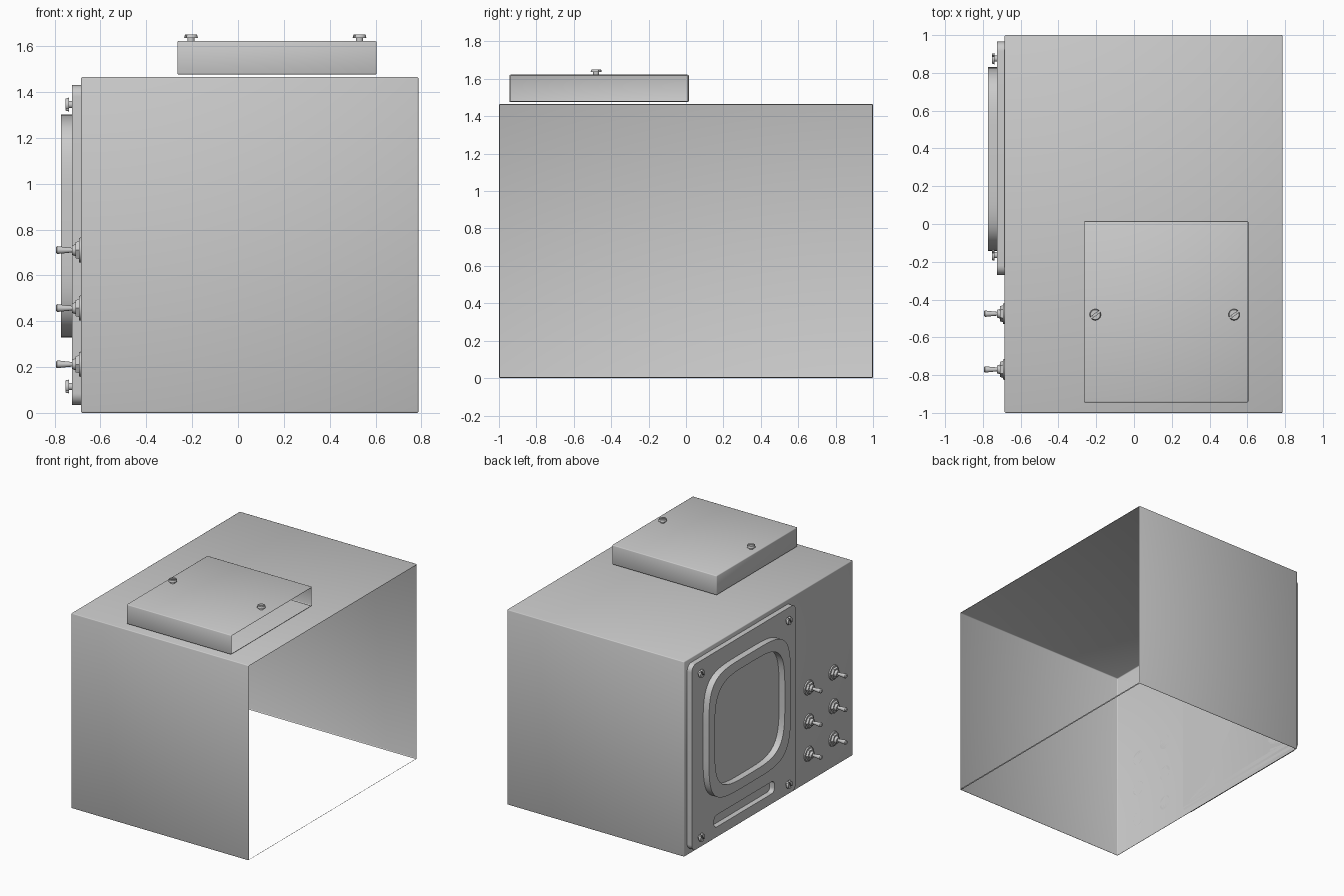
import bpy, bmesh, math
from mathutils import Matrix, Vector

cube = bpy.data.objects.get("Cube")
if cube:
    bpy.data.objects.remove(cube, do_unlink=True)

grey = bpy.data.materials.new("light grey metal")
grey.use_nodes = True
COLOUR = (0.6, 0.6, 0.6, 1)
grey.diffuse_color = COLOUR
grey.node_tree.nodes["Principled BSDF"].inputs["Base Color"].default_value = COLOUR

WALL = -0.685                       # x of the instrument panel
TO_PANEL = Matrix(((0, 0, 1, 0), (1, 0, 0, 0), (0, 1, 0, 0), (0, 0, 0, 1)))
OUTWARD = Matrix.Rotation(-math.pi / 2, 4, 'Y')   # local z points to -x


def add_object(name, mesh, angle=30):
    ob = bpy.data.objects.new(name, mesh)
    bpy.context.collection.objects.link(ob)
    mesh.materials.clear()
    mesh.materials.append(grey)
    bpy.ops.object.select_all(action='DESELECT')
    ob.select_set(True)
    bpy.context.view_layer.objects.active = ob
    bpy.ops.object.shade_smooth_by_angle(angle=math.radians(angle))
    return ob


def from_bmesh(name, bm, angle=30):
    mesh = bpy.data.meshes.new(name)
    bm.to_mesh(mesh)
    bm.free()
    return add_object(name, mesh, angle)


def shell(name, low, high):
    """Softly bevelled sheet box, open below and on the +x side."""
    low, high = Vector(low), Vector(high)
    bm = bmesh.new()
    bmesh.ops.create_cube(bm, size=1)
    bmesh.ops.scale(bm, vec=high - low, verts=bm.verts)
    bmesh.ops.translate(bm, vec=(low + high) / 2, verts=bm.verts)
    bmesh.ops.bevel(bm, geom=bm.edges[:], offset=0.006, segments=2,
                    profile=0.5, affect='EDGES')
    bm.normal_update()
    gone = [f for f in bm.faces if f.normal.x > 0.99 or f.normal.z < -0.99]
    bmesh.ops.delete(bm, geom=gone, context='FACES')
    return from_bmesh(name, bm, 60)


def rounded_rect(y0, y1, z0, z1, r, steps=8):
    corners = ((y1 - r, z1 - r), (y0 + r, z1 - r), (y0 + r, z0 + r), (y1 - r, z0 + r))
    return [(cy + r * math.cos(a), cz + r * math.sin(a))
            for q, (cy, cz) in enumerate(corners)
            for a in ((q + i / steps) * math.pi / 2 for i in range(steps + 1))]


def bulged_square(cy, cz, half, power=4.6, count=96):
    def bend(v):
        return math.copysign(abs(v) ** (2 / power), v)
    angles = [2 * math.pi * i / count for i in range(count)]
    return [(cy + half * bend(math.cos(a)), cz + half * bend(math.sin(a))) for a in angles]


def plate(name, outlines, x_out, x_in):
    """Flat plate on the panel; outlines after the first become holes."""
    curve = bpy.data.curves.new(name, 'CURVE')
    curve.dimensions = '2D'
    curve.fill_mode = 'BOTH'
    curve.extrude = (x_in - x_out) / 2
    for points in outlines:
        spline = curve.splines.new('POLY')
        spline.points.add(len(points) - 1)
        for p, (y, z) in zip(spline.points, points):
            p.co = (y, z, 0, 1)
        spline.use_cyclic_u = True
    helper = bpy.data.objects.new(name + " outline", curve)
    bpy.context.collection.objects.link(helper)
    bpy.context.view_layer.update()
    graph = bpy.context.evaluated_depsgraph_get()
    mesh = bpy.data.meshes.new_from_object(helper.evaluated_get(graph))
    bpy.data.objects.remove(helper, do_unlink=True)
    mesh.transform(Matrix.Translation(((x_out + x_in) / 2, 0, 0)) @ TO_PANEL)
    bm = bmesh.new()
    bm.from_mesh(mesh)
    bmesh.ops.remove_doubles(bm, verts=bm.verts, dist=0.0001)
    bmesh.ops.recalc_face_normals(bm, faces=bm.faces)
    return from_bmesh(name, bm)


def cone(bm, r0, r1, z0, z1, sides=24):
    return bmesh.ops.create_cone(bm, cap_ends=True, segments=sides, radius1=r0, radius2=r1,
                                 depth=z1 - z0,
                                 matrix=Matrix.Translation((0, 0, (z0 + z1) / 2)))["verts"]


def screw(name, matrix):
    """Stem under a slotted head made of two half discs."""
    bm = bmesh.new()
    cone(bm, 0.016, 0.016, -0.004, 0.02)
    for side in (1, -1):
        verts = cone(bm, 0.03, 0.026, 0.014, 0.029)
        geom = list({g for v in verts for g in (v, *v.link_edges, *v.link_faces)})
        cut = bmesh.ops.bisect_plane(bm, geom=geom, plane_co=(0, side * 0.005, 0),
                                     plane_no=(0, side, 0), clear_inner=True)
        edges = [e for e in cut["geom_cut"] if isinstance(e, bmesh.types.BMEdge)]
        bmesh.ops.contextual_create(bm, geom=edges)
    bmesh.ops.recalc_face_normals(bm, faces=bm.faces)
    bm.transform(matrix @ Matrix.Rotation(math.pi / 5, 4, 'Z'))
    return from_bmesh(name, bm)


def toggle_switch(name, y, z):
    """Washer, hexagonal nut, collar and flared lever."""
    bm = bmesh.new()
    cone(bm, 0.055, 0.053, 0, 0.009, 32)
    cone(bm, 0.045, 0.04, 0.009, 0.024, 6)
    cone(bm, 0.026, 0.02, 0.024, 0.04)
    cone(bm, 0.01, 0.017, 0.04, 0.104, 16)
    cone(bm, 0.017, 0.011, 0.104, 0.11, 16)
    bm.transform(Matrix.Translation((WALL, y, z)) @ OUTWARD)
    return from_bmesh(name, bm)


# Cabinet and the raised cover on its top
shell("cabinet", (WALL, -1, 0), (0.787, 1, 1.465))
shell("top_cover", (-0.265, -0.945, 1.476), (0.605, 0.015, 1.622))
for side, x in (("right", -0.205), ("left", 0.53)):
    screw(f"cover_screw_{side}", Matrix.Translation((x, -0.48, 1.622)))

# Bezel plate with its slot, and the raised frame around the display
plate("bezel", [rounded_rect(-0.27, 0.965, 0.035, 1.43, 0.05),
                rounded_rect(-0.015, 0.7, 0.11, 0.2, 0.03)], -0.724, WALL)
plate("display_frame", [bulged_square(0.345, 0.815, 0.487),
                        bulged_square(0.345, 0.815, 0.415, 4)], -0.772, -0.722)
for row, z in (("lower", 0.115), ("upper", 1.345)):
    for end, y in (("front", -0.165), ("back", 0.875)):
        screw(f"bezel_screw_{row}_{end}", Matrix.Translation((-0.724, y, z)) @ OUTWARD)

# Two columns of three toggle switches
for column, y in (("front", -0.77), ("back", -0.475)):
    for row, z in (("lower", 0.212), ("middle", 0.457), ("upper", 0.71)):
        toggle_switch(f"switch_{column}_{row}", y, z)
